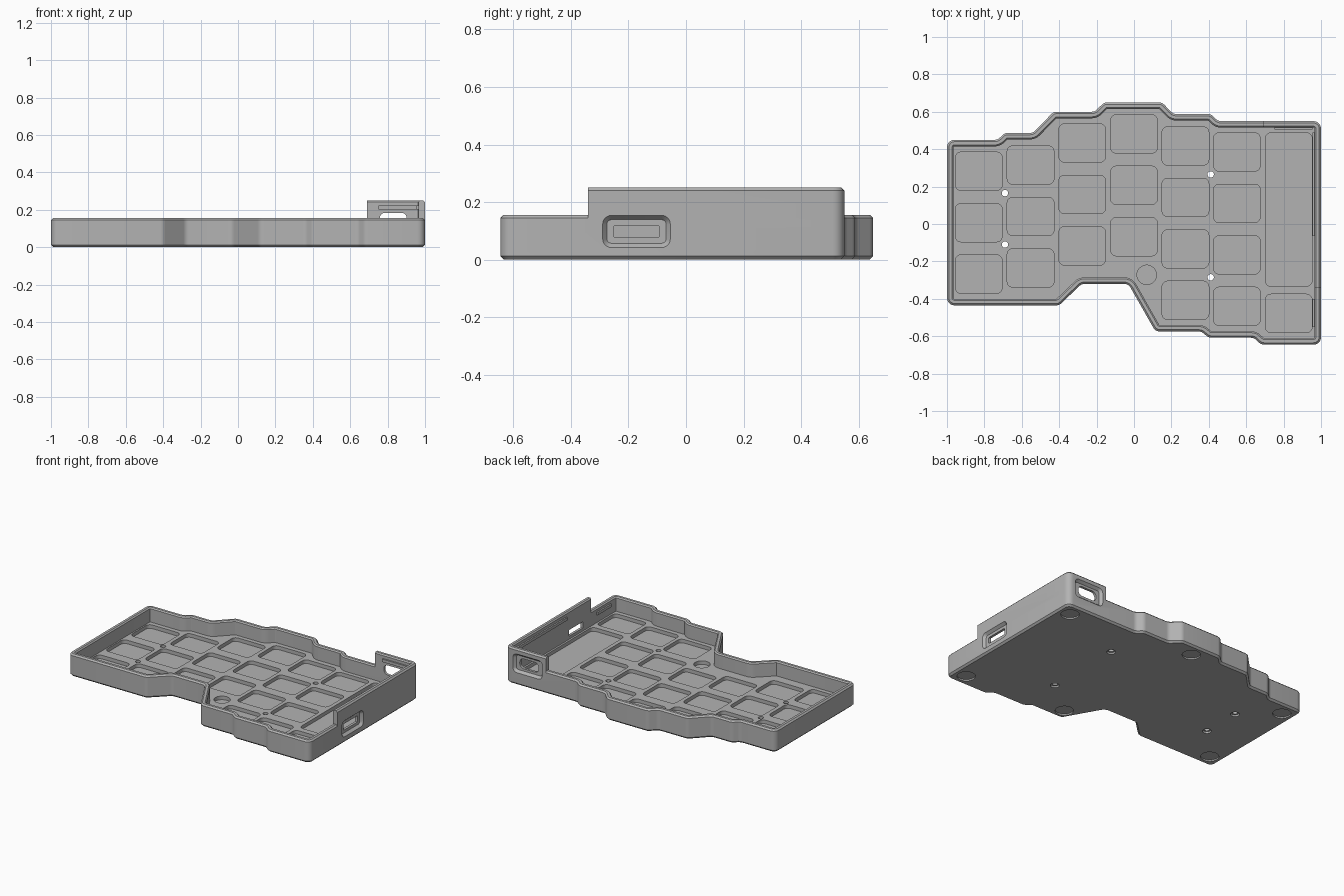
import bpy, bmesh, math
from mathutils import Vector, Matrix

cube = bpy.data.objects.get("Cube")
if cube:
    bpy.data.objects.remove(cube)

grey = bpy.data.materials.new("case grey")
grey.use_nodes = True
colour = (0.45, 0.45, 0.45, 1)
grey.diffuse_color = colour
grey.node_tree.nodes["Principled BSDF"].inputs["Base Color"].default_value = colour

FLOOR, POCKET, RIM, TALL = 0.055, 0.03, 0.155, 0.25
WALL = 0.035
CHAMFER = 0.01


def rounded(points, radius, inset=0.0, steps=5):
    """Inset a counter-clockwise polygon and round its corners."""
    pts = [Vector(p) for p in points]
    out = []
    for i, p in enumerate(pts):
        a = (p - pts[i - 1]).normalized()
        b = (pts[(i + 1) % len(pts)] - p).normalized()
        na, nb = Vector((-a.y, a.x)), Vector((-b.y, b.x))
        mitre = (na + nb) / (1 + na.dot(nb))
        turn = a.cross(b)
        side = 1 if turn > 0 else -1
        r = max(radius - side * inset, 0.004)
        centre = p + mitre * (inset + side * r)
        angle = math.atan2(turn, a.dot(b))
        for k in range(steps + 1):
            n = Matrix.Rotation(angle * k / steps, 2) @ na
            out.append(centre - n * side * r)
    return out


def rect(w, h, radius):
    w, h = w / 2, h / 2
    return rounded([(-w, -h), (w, -h), (w, h), (-w, h)], radius)


def circle(r, n=32):
    return [Vector((r * math.cos(math.tau * k / n), r * math.sin(math.tau * k / n)))
            for k in range(n)]


def loft(bm, rings, closed=False, matrix=Matrix()):
    """Skin (outline, height) rings; cap the ends or close the loop."""
    loops = [[bm.verts.new(matrix @ Vector((p.x, p.y, z))) for p in ring] for ring, z in rings]
    pairs = list(zip(loops, loops[1:]))
    if closed:
        pairs.append((loops[-1], loops[0]))
    else:
        bm.faces.new(loops[0][::-1])
        bm.faces.new(loops[-1])
    for lo, hi in pairs:
        for i in range(len(lo)):
            j = (i + 1) % len(lo)
            bm.faces.new((lo[i], lo[j], hi[j], hi[i]))


def make(name, bm):
    bmesh.ops.recalc_face_normals(bm, faces=bm.faces)
    mesh = bpy.data.meshes.new(name)
    bm.to_mesh(mesh)
    bm.free()
    mesh.materials.append(grey)
    ob = bpy.data.objects.new(name, mesh)
    bpy.context.collection.objects.link(ob)
    return ob


def box(name, lo, hi):
    lo, hi = Vector(lo), Vector(hi)
    bm = bmesh.new()
    size = Matrix.Diagonal((*(hi - lo), 1))
    bmesh.ops.create_cube(bm, size=1, matrix=Matrix.Translation((lo + hi) / 2) @ size)
    return make(name, bm)


def combine(ob, other, operation):
    mod = ob.modifiers.new("combine", "BOOLEAN")
    mod.object, mod.operation, mod.solver = other, operation, "EXACT"
    other.hide_render = True
    bpy.context.view_layer.objects.active = ob
    bpy.ops.object.modifier_apply(modifier=mod.name)
    bpy.data.objects.remove(other)


# Stepped outline shared by the tray and the tall wall
OUTLINE = [(-1, -0.435), (-0.4, -0.435), (-0.28, -0.32), (-0.03, -0.32), (0.115, -0.575),
           (0.36, -0.575), (0.4, -0.608), (0.64, -0.608), (0.68, -0.645), (1, -0.645),
           (1, 0.55), (0.45, 0.55), (0.41, 0.588), (0.21, 0.588), (0.15, 0.65),
           (-0.16, 0.65), (-0.21, 0.6), (-0.43, 0.6), (-0.54, 0.487), (-0.69, 0.487),
           (-0.73, 0.45), (-1, 0.45)]


def edge(inset):
    return rounded(OUTLINE, 0.04, inset)


# Tray: chamfered foot, wall, rim and floor
bm = bmesh.new()
loft(bm, [(edge(0.012), 0), (edge(0), 0.012), (edge(0), RIM - CHAMFER), (edge(CHAMFER), RIM),
          (edge(WALL - 0.008), RIM), (edge(WALL), RIM - 0.008), (edge(WALL), FLOOR)])
case = make("keyboard_case", bm)

# Tall wall around the back right corner
bm = bmesh.new()
loft(bm, [(edge(0), 0.1), (edge(0), TALL - CHAMFER), (edge(CHAMFER), TALL),
          (edge(WALL - 0.008), TALL), (edge(WALL), TALL - 0.008), (edge(WALL), 0.1)], closed=True)
tall_wall = make("tall_wall", bm)
combine(tall_wall, box("corner_region", (0.69, -0.34, 0), (1.2, 0.8, 0.5)), "INTERSECT")
combine(case, tall_wall, "UNION")

# Key pockets: column centre, top key centre, key count
bm = bmesh.new()
PITCH = 0.275
COLUMNS = [(-0.83, 0.282, 3), (-0.553, 0.315, 3), (-0.277, 0.433, 3), (0, 0.482, 3),
           (0.275, 0.417, 4), (0.55, 0.385, 4)]


def pocket(shape, x, y, low, high):
    loft(bm, [(shape, low), (shape, high)], matrix=Matrix.Translation((x, y, 0)))


key = rect(0.25, 0.205, 0.03)
for x, top, count in COLUMNS:
    for row in range(count):
        pocket(key, x, top - row * PITCH, POCKET, 0.1)
pocket(key, 0.827, -0.478, POCKET, 0.1)
pocket(rect(0.25, 0.82, 0.03), 0.827, 0.077, POCKET, 0.1)
pocket(circle(0.052), 0.068, -0.272, POCKET, 0.1)

# Foot recesses and screw counterbores underneath
SCREWS = [(-0.69, 0.165), (-0.69, -0.11), (0.41, 0.265), (0.41, -0.285)]
for x, y in [(0.91, 0.46), (0.91, -0.555), (0.16, -0.49), (0, 0.56), (-0.91, 0.36), (-0.91, -0.345)]:
    pocket(circle(0.058), x, y, -0.05, 0.01)
for x, y in SCREWS:
    pocket(circle(0.028), x, y, -0.05, 0.012)

# Flared port recesses on the right and back walls
right_port = Matrix.Translation((1, -0.172, 0.098)) @ Matrix(
    ((0, 0, 1, 0), (1, 0, 0, 0), (0, 1, 0, 0), (0, 0, 0, 1)))
back_port = Matrix.Translation((0.83, 0.55, 0.15)) @ Matrix(
    ((-1, 0, 0, 0), (0, 0, 1, 0), (0, 1, 0, 0), (0, 0, 0, 1)))
for frame, w, h in ((right_port, 0.235, 0.112), (back_port, 0.225, 0.13)):
    loft(bm, [(rect(w - 0.03, h - 0.03, 0.015), -0.018), (rect(w, h, 0.03), 0),
              (rect(w, h, 0.03), 0.05)], matrix=frame)
combine(case, make("recess_cutter", bm), "DIFFERENCE")

# Through holes: screws and port slots
bm = bmesh.new()
for x, y in SCREWS:
    pocket(circle(0.017), x, y, -0.1, 0.1)
for frame, shape in ((right_port, rect(0.155, 0.043, 0.004)), (back_port, rect(0.145, 0.068, 0.03))):
    loft(bm, [(shape, -0.05), (shape, 0.05)], matrix=frame)
combine(case, make("hole_cutter", bm), "DIFFERENCE")

# Slim clip ribs on the inner faces
ribs = [box("back_clip_rib", (0.75, 0.505, 0.202), (0.955, 0.53, 0.222)),
        box("right_clip_rib", (0.955, -0.065, 0.202), (0.98, 0.49, 0.222)),
        box("front_clip_rib", (0.955, -0.55, 0.11), (0.98, -0.4, 0.13))]

bpy.ops.object.select_all(action="DESELECT")
case.select_set(True)
bpy.context.view_layer.objects.active = case
bpy.ops.object.shade_smooth_by_angle(angle=math.radians(25))
